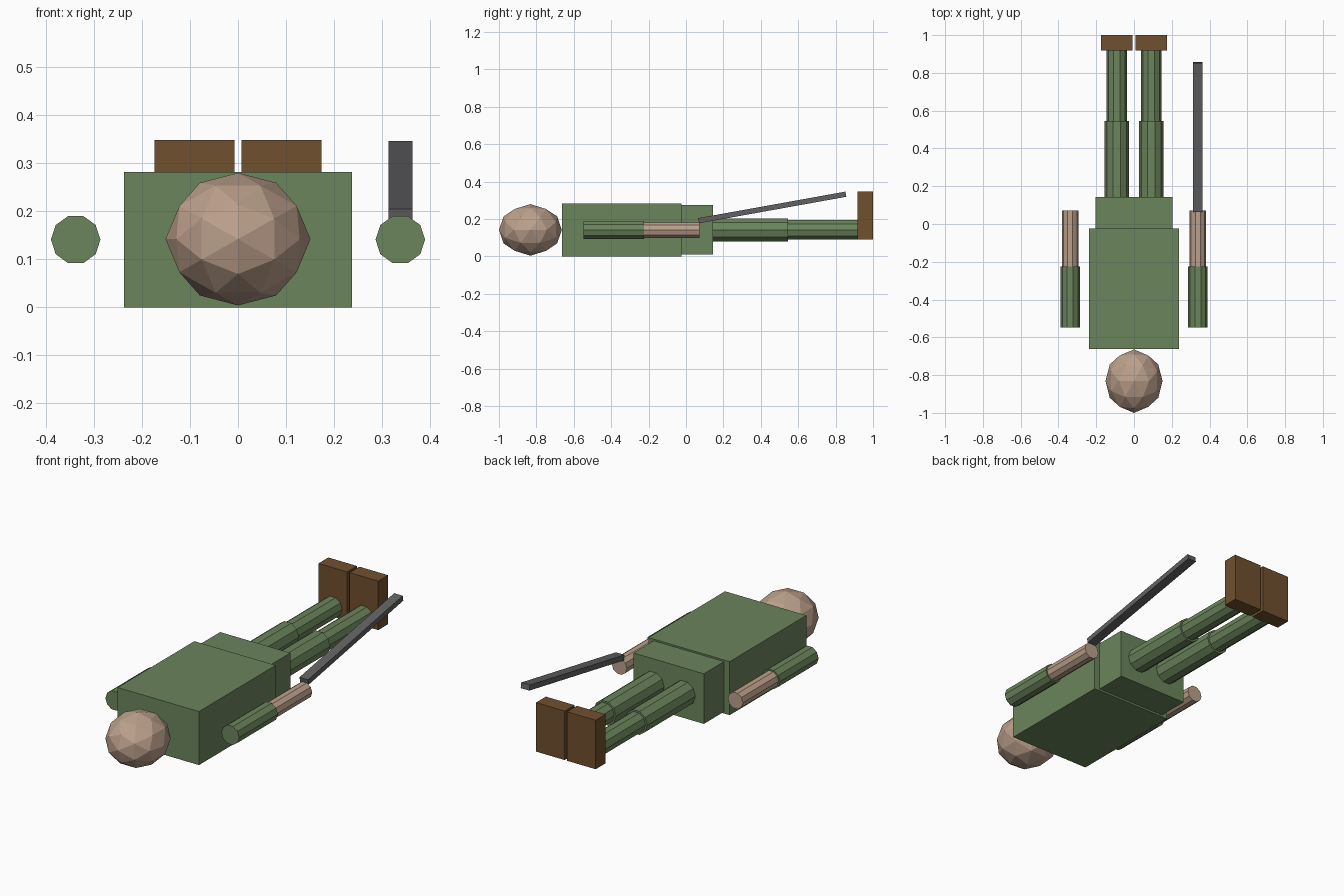
import bpy, bmesh, math
from mathutils import Matrix, Vector

if "Cube" in bpy.data.objects:
    bpy.data.objects.remove(bpy.data.objects["Cube"])


def material(name, rgb):
    m = bpy.data.materials.new(name)
    m.diffuse_color = (*rgb, 1)
    m.use_nodes = True
    m.node_tree.nodes["Principled BSDF"].inputs["Base Color"].default_value = m.diffuse_color
    return m


GREEN = material("uniform_green", (0.147, 0.235, 0.107))
SKIN = material("skin", (0.50, 0.35, 0.26))
BROWN = material("boot_brown", (0.162, 0.080, 0.027))
GREY = material("metal_grey", (0.120, 0.120, 0.125))


def finish(name, bm, mat):
    mesh = bpy.data.meshes.new(name)
    bm.to_mesh(mesh)
    bm.free()
    mesh.materials.append(mat)
    ob = bpy.data.objects.new(name, mesh)
    bpy.context.collection.objects.link(ob)
    return ob


def box(name, centre, size, mat, tilt=0):
    bm = bmesh.new()
    bmesh.ops.create_cube(bm, size=1, matrix=Matrix.Diagonal((*size, 1)))
    ob = finish(name, bm, mat)
    ob.location = centre
    ob.rotation_euler.x = tilt
    return ob


def limb(name, x, z, y0, y1, r, mat):
    """Ten-sided cylinder along y, corners pointing sideways."""
    bm = bmesh.new()
    turn = Matrix.Rotation(math.pi / 2, 4, 'X') @ Matrix.Rotation(math.pi / 2, 4, 'Z')
    bmesh.ops.create_cone(bm, cap_ends=True, segments=10, radius1=r, radius2=r,
                          depth=y1 - y0, matrix=turn)
    ob = finish(name, bm, mat)
    ob.location = (x, (y0 + y1) / 2, z)
    return ob


# Body
box("torso", (0, -0.344, 0.141), (0.474, 0.638, 0.282), GREEN)
box("hips", (0, 0.06, 0.142), (0.41, 0.168, 0.264), GREEN)

# Head: faceted ball, squashed
bm = bmesh.new()
bmesh.ops.create_icosphere(bm, subdivisions=2, radius=1,
                           matrix=Matrix.Rotation(-math.atan(2) / 2, 4, 'Y'))
bmesh.ops.scale(bm, vec=Vector((0.151, 0.168, 0.138)), verts=bm.verts)
head = finish("head", bm, SKIN)
head.location = (0, -0.832, 0.142)

# Arms, legs and boots on both sides
for side, s in (("left", -1), ("right", 1)):
    limb(side + "_upper_arm", s * 0.338, 0.141, -0.547, -0.225, 0.0515, GREEN)
    limb(side + "_forearm", s * 0.338, 0.141, -0.225, 0.072, 0.044, SKIN)
    limb(side + "_thigh", s * 0.091, 0.142, 0.14, 0.545, 0.065, GREEN)
    limb(side + "_shin", s * 0.091, 0.142, 0.545, 0.918, 0.055, GREEN)
    box(side + "_boot", (s * 0.0905, 0.959, 0.219), (0.167, 0.082, 0.258), BROWN)

# Tilted rod held in the right hand
box("rod", (0.338, 0.461, 0.262), (0.05, 0.80, 0.028), GREY, math.radians(10.2))
